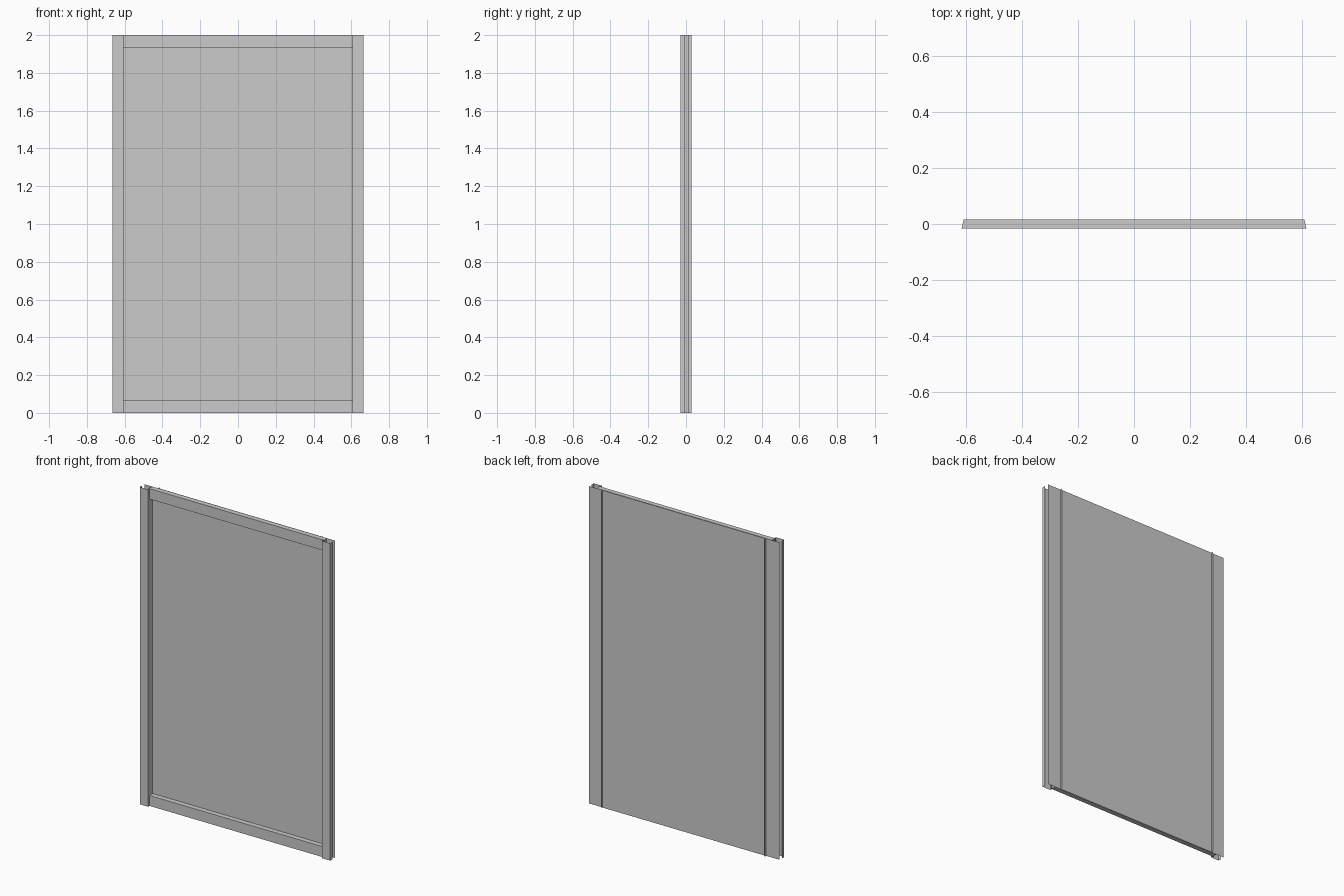
import bpy

if "Cube" in bpy.data.objects:
    bpy.data.objects.remove(bpy.data.objects["Cube"])

H = 2.0            # overall height
BACK = 0.016       # depth of the rear flange and of the rails


def mesh_object(name, verts, faces):
    me = bpy.data.meshes.new(name)
    me.from_pydata(verts, [], faces)
    ob = bpy.data.objects.new(name, me)
    bpy.context.collection.objects.link(ob)
    return ob


def strip(name, start, end):
    """Thin sheet joining two matching rows of points."""
    n = len(start)
    faces = [(i, i + 1, n + i + 1, n + i) for i in range(n - 1)]
    return mesh_object(name, start + end, faces)


def upright(name, profile, side):
    """Folded sheet profile (x, y) drawn up the full height."""
    low = [(side * x, y, 0) for x, y in profile]
    high = [(x, y, H) for x, y, z in low]
    return strip(name, low, high)


def half_width(y):
    """Rail ends taper slightly towards the back."""
    return 0.614 - 0.007 * (y + 0.016) / 0.032


# Side posts: folded front channel with web, and rear flange with lip
front_fold = [(0.664, -0.008), (0.664, -0.03), (0.606, -0.03), (0.606, BACK)]
rear_fold = [(0.664, BACK), (0.57, BACK), (0.57, 0.03)]
for label, side in (("left", -1), ("right", 1)):
    upright(label + "_post_front", front_fold, side)
    upright(label + "_post_rear", rear_fold, side)

# Top and bottom rails: channels open towards the panel
for label, z0, z1 in (("bottom", 0.0, 0.066), ("top", 1.934, H)):
    section = [(BACK, z0), (-0.016, z0), (-0.016, z1), (BACK, z1)]
    left = [(-half_width(y), y, z) for y, z in section]
    right = [(half_width(y), y, z) for y, z in section]
    strip(label + "_rail", left, right)

# Infill panel
p = 0.018
mesh_object("panel",
            [(-0.57, p, 0), (0.57, p, 0), (0.57, p, H), (-0.57, p, H)],
            [(0, 1, 2, 3)])
